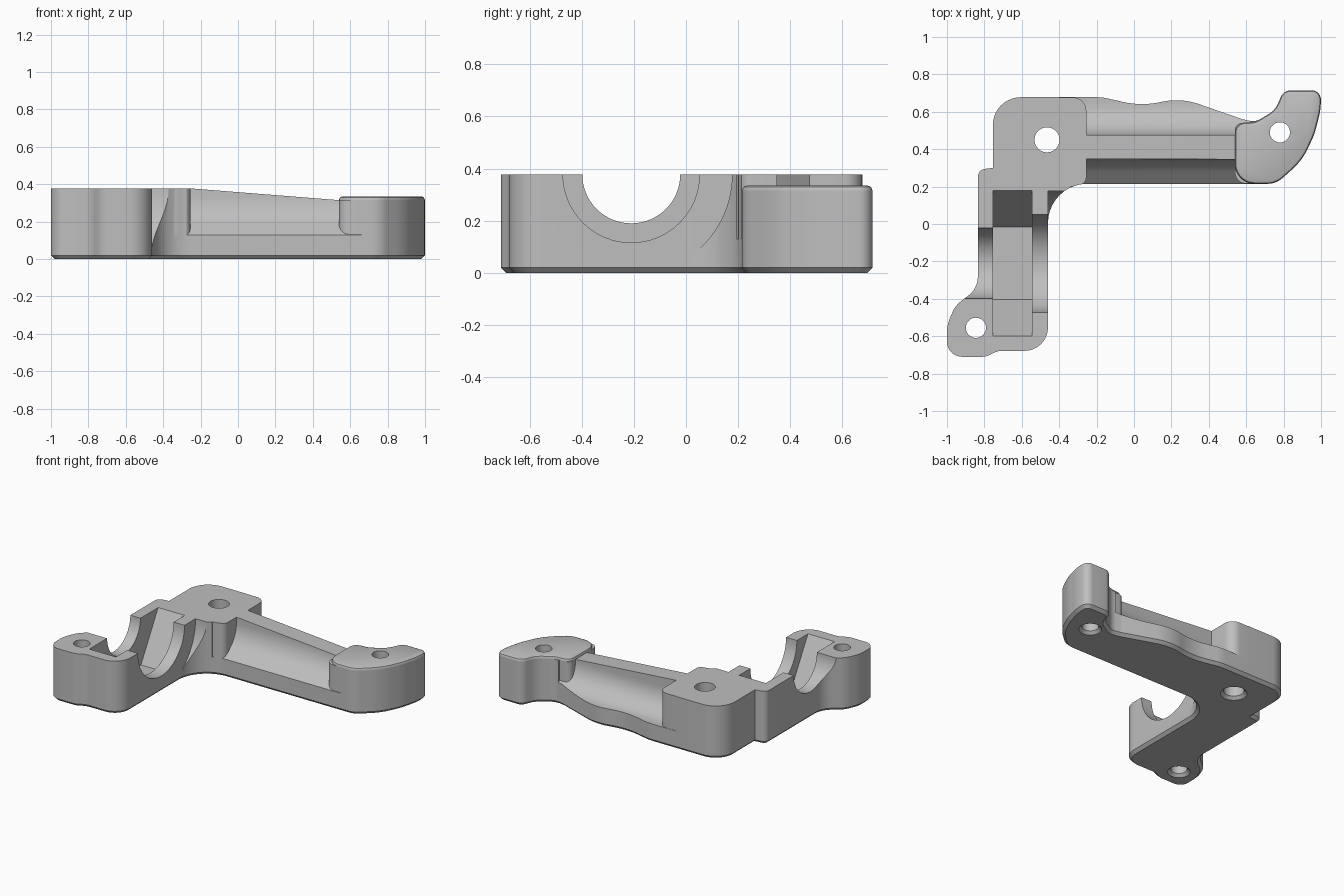
import bpy, bmesh, math
from mathutils import Vector

if "Cube" in bpy.data.objects:
    bpy.data.objects.remove(bpy.data.objects["Cube"])

grey = bpy.data.materials.new("plain grey")
grey.use_nodes = True
GREY = (0.52, 0.52, 0.52, 1)
grey.diffuse_color = GREY
grey.node_tree.nodes["Principled BSDF"].inputs["Base Color"].default_value = GREY


def rounded(corners, steps=10):
    """Closed outline from (a, b, radius) corners, each filleted by an arc."""
    out, n = [], len(corners)
    for i, (a, b, r) in enumerate(corners):
        p = Vector((a, b))
        u = Vector(corners[i - 1][:2]) - p
        v = Vector(corners[(i + 1) % n][:2]) - p
        half = u.angle(v) / 2
        if r == 0 or half > 1.55:
            out.append(p)
            continue
        t = min(r / math.tan(half), 0.48 * u.length, 0.48 * v.length)
        r = t * math.tan(half)
        u.normalize()
        v.normalize()
        centre = p + (u + v).normalized() * (r / math.sin(half))
        start, end = p + u * t - centre, p + v * t - centre
        sweep = start.angle_signed(end)
        a0 = math.atan2(start.y, start.x)
        for k in range(steps + 1):
            ang = a0 - sweep * k / steps
            out.append(centre + r * Vector((math.cos(ang), math.sin(ang))))
    return out


def circle(a, b, r, n=64, turn=0):
    return [(a + r * math.cos(turn + math.tau * k / n),
             b + r * math.sin(turn + math.tau * k / n)) for k in range(n)]


def prism(name, outline, axis, lo, hi, bevel_at=None, bevel=0.02, segments=1):
    """Extrude an outline along an axis, optionally bevelling one end."""
    place = {"x": lambda a, b, h: (h, a, b),
             "y": lambda a, b, h: (a, h, b),
             "z": lambda a, b, h: (a, b, h)}[axis]
    bm = bmesh.new()
    ends = [[bm.verts.new(place(a, b, h)) for a, b in outline] for h in (lo, hi)]
    caps = [bm.faces.new(loop) for loop in ends]
    n = len(outline)
    for i in range(n):
        j = (i + 1) % n
        bm.faces.new((ends[0][i], ends[0][j], ends[1][j], ends[1][i]))
    bmesh.ops.recalc_face_normals(bm, faces=bm.faces[:])
    if bevel_at is not None:
        bmesh.ops.bevel(bm, geom=caps[bevel_at].edges[:], offset=bevel,
                        segments=segments, profile=0.5, affect="EDGES",
                        clamp_overlap=False)
    mesh = bpy.data.meshes.new(name)
    bm.to_mesh(mesh)
    bm.free()
    mesh.materials.append(grey)
    obj = bpy.data.objects.new(name, mesh)
    bpy.context.collection.objects.link(obj)
    return obj


def cut(target, *cutters, keep=False):
    for c in cutters:
        mod = target.modifiers.new("cut", "BOOLEAN")
        mod.operation, mod.solver, mod.object = "DIFFERENCE", "EXACT", c
        bpy.context.view_layer.objects.active = target
        bpy.ops.object.modifier_apply(modifier=mod.name)
        if not keep:
            bpy.data.objects.remove(c)


TOP = 0.378
SADDLE_Y = -0.21

# Outline of the curved end pad, shared by the body and its cap
end_pad = [(0.76, 0.215, 0.12), (0.90, 0.34, 0.4), (0.965, 0.48, 0.4),
           (0.998, 0.61, 0.3), (1.0, 0.715, 0.06), (0.80, 0.715, 0.06),
           (0.755, 0.61, 0.12), (0.65, 0.545, 0.12)]

# L-shaped body with a chamfered base
body_outline = rounded(
    [(-0.46, -0.678, 0.125), (-0.46, 0.215, 0.21)] + end_pad +
    [(0.58, 0.56, 0.1), (0.25, 0.675, 0.4), (0.04, 0.63, 0.5), (-0.17, 0.678, 0.3),
     (-0.755, 0.678, 0.15), (-0.755, 0.30, 0), (-0.835, 0.29, 0.09),
     (-0.835, -0.345, 0.13), (-0.955, -0.435, 0.15), (-1.0, -0.54, 0.2),
     (-1.0, -0.71, 0.15), (-0.79, -0.71, 0.1), (-0.73, -0.678, 0.1)])
body = prism("bracket_body", body_outline, "z", 0, TOP, bevel_at=0)

# Arm: remove everything around a ribbed cross-section between the two bosses
arm_space = prism("arm_space", rounded(
    [(-0.34, 0.1, 0), (0.66, 0.1, 0), (0.66, 0.217, 0), (0.54, 0.217, 0.12),
     (0.54, 0.54, 0.07), (0.62, 0.54, 0), (0.62, 0.9, 0), (-0.4, 0.9, 0),
     (-0.4, 0.676, 0), (-0.255, 0.676, 0.13), (-0.255, 0.21, 0.13),
     (-0.34, 0.2, 0)]), "z", 0.05, 0.7)
arm_section = prism("arm_section", rounded(
    [(0, 0, 0), (0, 0.13, 0), (0.215, 0.13, 0), (0.345, 0.25, 0.2), (0.36, 0.9, 0),
     (0.475, 0.9, 0), (0.475, 0.135, 0.17), (1, 0.125, 0), (1, 0, 0)]), "x", -1.5, 1.5)
cut(arm_space, arm_section)
rib_slope = prism("rib_slope", [(-0.255, TOP), (0.54, 0.315), (1.2, 0.315),
                                (1.2, 0.7), (-0.255, 0.7)], "y", -0.1, 1)
cut(body, arm_space, rib_slope)

# Saddle: stepped round bore, washer clearance and hexagonal pocket
for outline, lo, hi in (
        (circle(SADDLE_Y, TOP, 0.188), -1.2, 0.1),
        (circle(SADDLE_Y, TOP, 0.262), -0.545, 0.1),
        (circle(SADDLE_Y, TOP, 0.387, 96), -0.459, 0.1),
        (circle(SADDLE_Y, TOP, 0.388, 6), -0.755, -0.545)):
    cut(body, prism("saddle_cutter", outline, "x", lo, hi))

# Cap of the end pad with a softened rim
cap = prism("end_pad_cap", rounded(
    [(0.54, 0.215, 0.12)] + end_pad + [(0.54, 0.54, 0.07)]),
    "z", 0.315, 0.335, bevel_at=1, bevel=0.018, segments=2)

# Screw holes, flared at the base
for x, y, r in ((-0.465, 0.45, 0.067), (0.78, 0.49, 0.054), (-0.845, -0.555, 0.054)):
    hole = prism("hole_cutter", circle(x, y, r, 40), "z", -0.1, 0.6)
    if x > 0:
        cut(cap, hole, keep=True)
    cut(body, hole)
    bpy.ops.mesh.primitive_cone_add(vertices=40, radius1=r + 0.04, radius2=r - 0.01,
                                    depth=0.05, location=(x, y, 0.005))
    cut(body, bpy.context.object)

# Smooth curved walls, crisp edges
bpy.ops.object.select_all(action="DESELECT")
for obj in (body, cap):
    obj.select_set(True)
bpy.context.view_layer.objects.active = body
bpy.ops.object.shade_smooth_by_angle()
